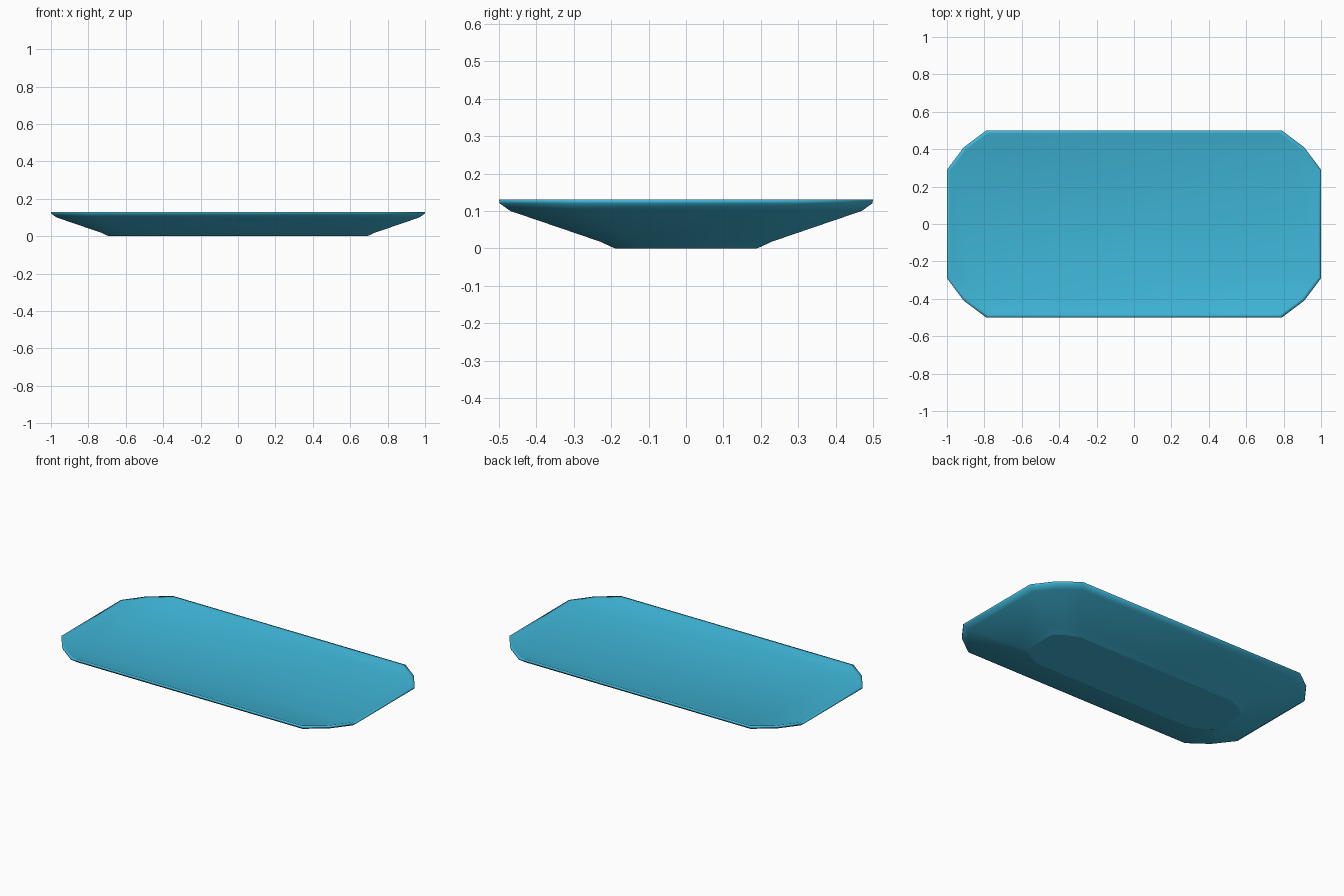
import bpy, bmesh
from math import radians

if "Cube" in bpy.data.objects:
    bpy.data.objects.remove(bpy.data.objects["Cube"])

# Corner outline in one quadrant, mirrored to a full loop
QUAD = [(1.0, 0.29), (0.91, 0.41), (0.79, 0.5)]

def outline(inset, z):
    sx, sy = 1 - inset, 1 - inset / 0.5
    q = [(x * sx, y * sy) for x, y in QUAD]
    pts = q + [(-x, y) for x, y in reversed(q)]
    pts += [(-x, -y) for x, y in pts]
    return [(x, y, z) for x, y in pts]

# Cross-section: underside, outer wall, lip, shallow recessed top (inset, height)
PROFILE = [(0.31, 0.0), (0.30, 0.004), (0.27, 0.018), (0.03, 0.10), (0.002, 0.12),
           (0.0, 0.13), (0.015, 0.128), (0.045, 0.115)]

bm = bmesh.new()
rings = [[bm.verts.new(p) for p in outline(i, z)] for i, z in PROFILE]
n = len(rings[0])
for a, b in zip(rings, rings[1:]):
    for k in range(n):
        m = (k + 1) % n
        bm.faces.new((a[k], a[m], b[m], b[k]))
base = bm.faces.new(list(reversed(rings[0])))
bm.faces.new(rings[-1])
bmesh.ops.recalc_face_normals(bm, faces=bm.faces)
for f in bm.faces:
    f.smooth = f is not base
# Crisp edges around the foot and the outer rim
for ring in (rings[0], rings[5]):
    for k in range(n):
        bm.edges.get((ring[k], ring[(k + 1) % n])).smooth = ring is not rings[0]
mesh = bpy.data.meshes.new("tray")
bm.to_mesh(mesh)
bm.free()

# Tray object with blue glaze
tray = bpy.data.objects.new("tray", mesh)
bpy.context.collection.objects.link(tray)
mat = bpy.data.materials.new("blue_glaze")
mat.diffuse_color = (0.05, 0.47, 0.69, 1)
mat.use_nodes = True
mat.node_tree.nodes["Principled BSDF"].inputs["Base Color"].default_value = mat.diffuse_color
mesh.materials.append(mat)
